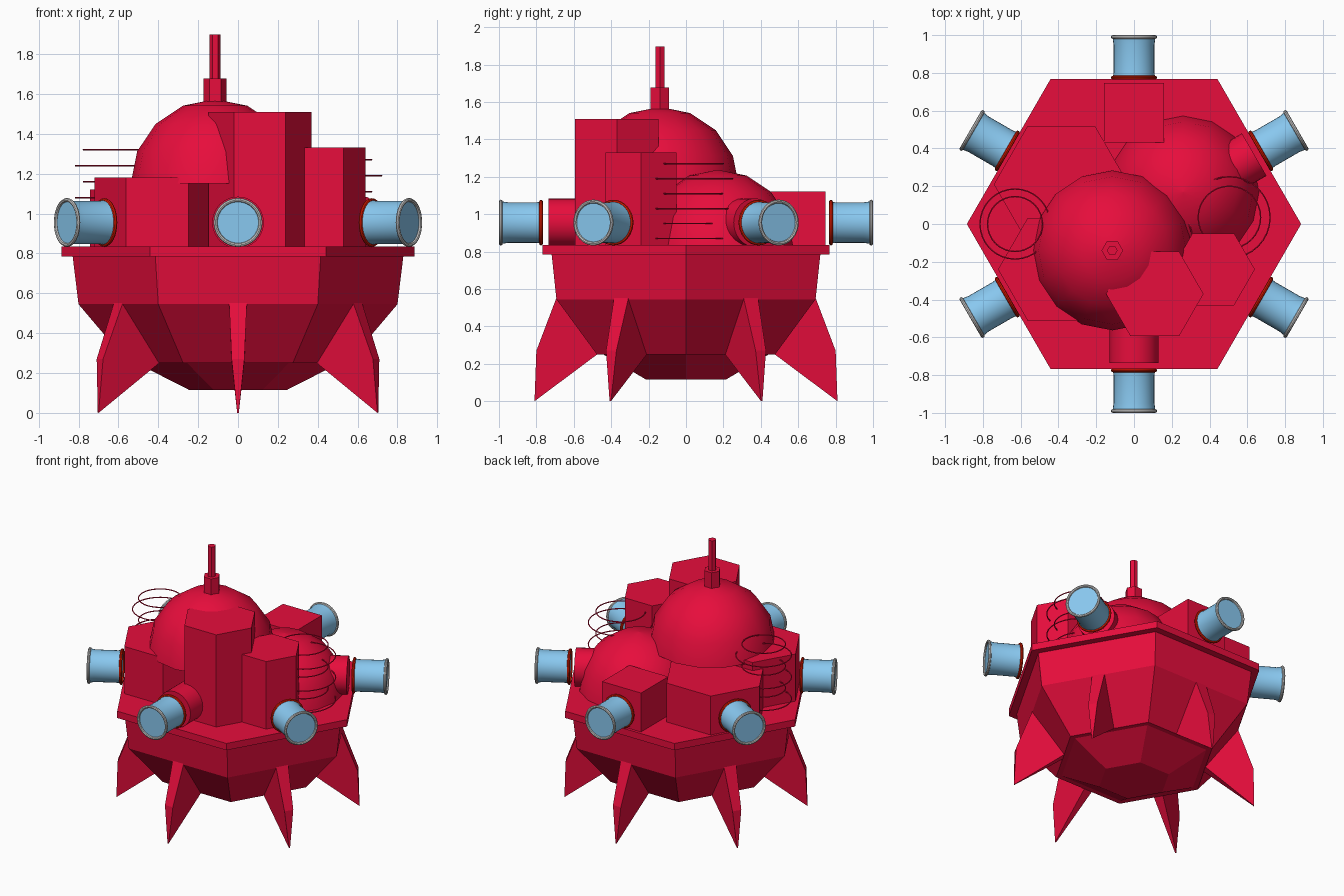
import bpy, bmesh, math
from mathutils import Matrix, Vector

if "Cube" in bpy.data.objects:
    bpy.data.objects.remove(bpy.data.objects["Cube"])


def material(name, rgb):
    m = bpy.data.materials.new(name)
    m.diffuse_color = (*rgb, 1)
    m.use_nodes = True
    m.node_tree.nodes["Principled BSDF"].inputs["Base Color"].default_value = m.diffuse_color
    return m


RED = material("hull_red", (0.80, 0.004, 0.045))
TRIM = material("trim_red", (0.75, 0.01, 0.0))
BLUE = material("tube_blue", (0.25, 0.58, 0.87))


def make(name, verts, faces, mat=None, matrix=Matrix(), smooth=False):
    bm = bmesh.new()
    vs = [bm.verts.new(v) for v in verts]
    for f in faces:
        bm.faces.new([vs[i] for i in f])
    bmesh.ops.recalc_face_normals(bm, faces=bm.faces)
    me = bpy.data.meshes.new(name)
    bm.to_mesh(me)
    bm.free()
    ob = bpy.data.objects.new(name, me)
    bpy.context.collection.objects.link(ob)
    ob.matrix_world = matrix
    if mat:
        me.materials.append(mat)
    if smooth:
        bpy.ops.object.select_all(action='DESELECT')
        ob.select_set(True)
        bpy.context.view_layer.objects.active = ob
        bpy.ops.object.shade_smooth_by_angle(angle=math.radians(40))
    return ob


def lathe(name, profile, n, loc=(0, 0, 0), mat=RED, matrix=None, smooth=False):
    """Revolve (radius, z) points with n sides and cap both ends."""
    verts = [(r * math.cos(2 * math.pi * i / n), r * math.sin(2 * math.pi * i / n), z)
             for r, z in profile for i in range(n)]
    faces = [(k * n + i, k * n + (i + 1) % n, (k + 1) * n + (i + 1) % n, (k + 1) * n + i)
             for k in range(len(profile) - 1) for i in range(n)]
    last = (len(profile) - 1) * n
    faces += [range(n), range(last, last + n)]
    return make(name, verts, faces, mat, matrix or Matrix.Translation(loc), smooth)


def ring(name, major, minor, n, m, matrix, mat):
    verts = []
    for i in range(n):
        a = 2 * math.pi * i / n
        for j in range(m):
            b = 2 * math.pi * j / m
            r = major + minor * math.cos(b)
            verts.append((r * math.cos(a), r * math.sin(a), minor * math.sin(b)))
    faces = [(i * m + j, (i + 1) % n * m + j, (i + 1) % n * m + (j + 1) % m, i * m + (j + 1) % m)
             for i in range(n) for j in range(m)]
    return make(name, verts, faces, mat, matrix, True)


def dome(name, loc, radius):
    prof = [(max(radius * math.cos(math.radians(22.5 * k)), 0.002),
             radius * math.sin(math.radians(22.5 * k))) for k in range(5)]
    return lathe(name, prof, 16, loc, smooth=True)


# Hexagonal hull and deck
lathe("hull", [(.245, .115), (.51, .25), (.55, .25), (.80, .545), (.83, .79)], 6)
lathe("deck", [(.885, .785), (.885, .835)], 6)

# Hexagonal towers on the deck: x, y, radius, top
for name, x, y, r, top in (("tall_tower", .11, -.37, .258, 1.51),
                           ("right_tower", .42, -.24, .22, 1.33),
                           ("left_front_block", -.405, -.24, .315, 1.18),
                           ("left_back_block", -.385, .21, .357, 1.12)):
    lathe(name, [(r, .83), (r, top)], 6, (x, y, 0))

# Square block at the back
s = .1575 * math.sqrt(2)
lathe("back_block", [(s, .83), (s, 1.12)], 4,
      matrix=Matrix.Translation((0, .588, 0)) @ Matrix.Rotation(math.pi / 4, 4, 'Z'))

# Domes and antenna
dome("main_dome", (-.115, -.14, 1.15), .423)
dome("side_dome", (.26, .17, .835), .402)
lathe("antenna_base", [(.057, 1.55), (.057, 1.678)], 6, (-.115, -.14, 0))
lathe("antenna_rod", [(.028, 1.67), (.028, 1.897)], 6, (-.115, -.14, 0))

# Stacked wire rings with alternating radius
for side, x, y, top, radii in (("left", -.63, 0, 1.32, (.145, .185)),
                               ("right", .505, .035, 1.27, (.165, .215))):
    for k in range(6):
        ring(f"{side}_wire_ring_{k}", radii[k % 2], .004, 32, 5,
             Matrix.Translation((x, y, top - .08 * k)), RED)

# Tubes and landing fins on each of the six sides
fin = [(.69, .56, .045), (.80, .27, .032), (.81, 0, .004), (.475, .25, .032)]
for k in range(6):
    turn = Matrix.Rotation(math.radians(30 + 60 * k), 4, 'Z')
    out = turn @ Matrix.Translation((0, 0, .955)) @ Matrix.Rotation(math.pi / 2, 4, 'Y')
    lathe(f"tube_{k}", [(.112, .775), (.108, .80), (.108, .95), (.114, .988)], 32,
          mat=BLUE, matrix=out, smooth=True)
    ring(f"tube_inner_ring_{k}", .112, .010, 32, 8, out @ Matrix.Translation((0, 0, .775)), TRIM)
    ring(f"tube_outer_rim_{k}", .113, .010, 32, 8, out @ Matrix.Translation((0, 0, .99)), None)
    verts = [(r, sgn * w, z) for sgn in (-1, 1) for r, z, w in fin]
    faces = [(0, 1, 2, 3), (4, 5, 6, 7)] + [(i, (i + 1) % 4, 4 + (i + 1) % 4, 4 + i) for i in range(4)]
    make(f"landing_fin_{k}", verts, faces, RED, turn)
    # Red sockets behind the front tube and the back right tube
    if k in (0, 4):
        lathe(f"tube_socket_{k}", [(.13, .45), (.13, .735)], 24, matrix=out, smooth=True)
